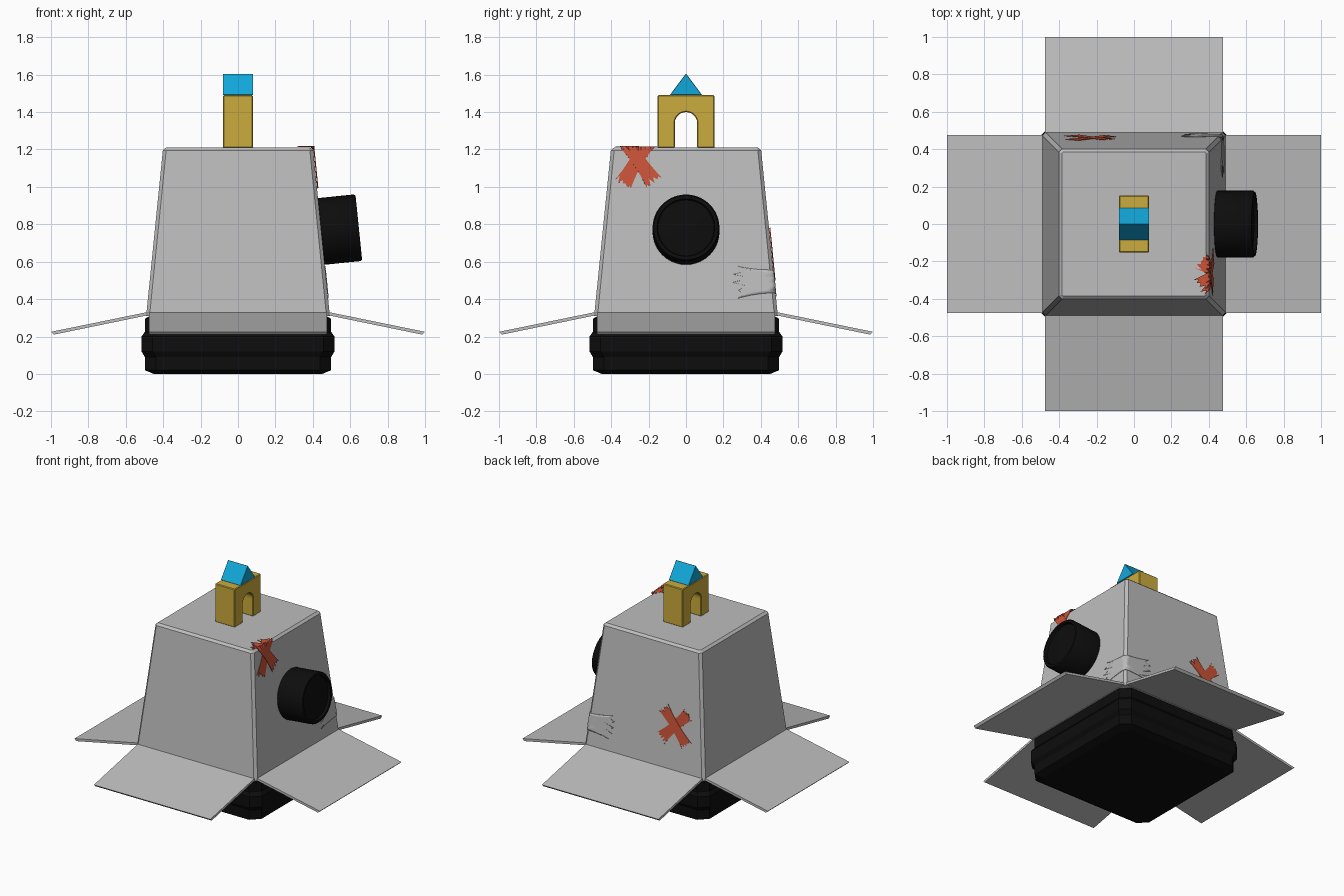
import bpy, bmesh, math, random
from mathutils import Matrix, Vector

random.seed(4)
if "Cube" in bpy.data.objects:
    bpy.data.objects.remove(bpy.data.objects["Cube"])


def material(name, r, g, b):
    m = bpy.data.materials.new(name)
    m.use_nodes = True
    m.diffuse_color = (r, g, b, 1)
    node = m.node_tree.nodes["Principled BSDF"]
    node.inputs["Base Color"].default_value = (r, g, b, 1)
    node.inputs["Roughness"].default_value = 0.7
    return m


GREY = material("cardboard grey", 0.51, 0.51, 0.51)
BLACK = material("black", 0.004, 0.004, 0.004)
YELLOW = material("block yellow", 0.6, 0.41, 0.045)
BLUE = material("block blue", 0.006, 0.39, 0.7)
RED = material("tape red", 0.6, 0.085, 0.04)


def add(name, verts, faces, mat, smooth=False):
    me = bpy.data.meshes.new(name)
    me.from_pydata([tuple(v) for v in verts], [], faces)
    bm = bmesh.new()
    bm.from_mesh(me)
    bmesh.ops.recalc_face_normals(bm, faces=bm.faces)
    bm.to_mesh(me)
    bm.free()
    ob = bpy.data.objects.new(name, me)
    bpy.context.collection.objects.link(ob)
    me.materials.append(mat)
    if smooth:
        bpy.ops.object.select_all(action="DESELECT")
        ob.select_set(True)
        bpy.context.view_layer.objects.active = ob
        bpy.ops.object.shade_smooth_by_angle(angle=math.radians(35))
    return ob


def loft(name, rings, mat, smooth=False):
    """Skin equal-length rings and cap both ends."""
    n = len(rings[0])
    verts = [p for ring in rings for p in ring]
    faces = [(k * n + i, k * n + (i + 1) % n, (k + 1) * n + (i + 1) % n, (k + 1) * n + i)
             for k in range(len(rings) - 1) for i in range(n)]
    faces += [tuple(range(n)), tuple(range(len(verts) - n, len(verts)))]
    return add(name, verts, faces, mat, smooth)


def chamfered_square(h, c, z):
    corners = [(h, h - c), (h - c, h)]
    ring = []
    for q in range(4):
        turn = Matrix.Rotation(q * math.pi / 2, 3, "Z")
        ring += [turn @ Vector((x, y, z)) for x, y in corners]
    return ring


def prism(name, profile, half, mat):
    """Extrude a y-z profile along x."""
    return loft(name, [[(x, y, z) for y, z in profile] for x in (-half, half)], mat)


def bevel(ob, width):
    mod = ob.modifiers.new("edge", "BEVEL")
    mod.width, mod.segments = width, 1
    mod.limit_method, mod.angle_limit = "ANGLE", math.radians(50)


# Upturned box body and its dark base
loft("box_body", [chamfered_square(*r) for r in
                  [(0.491, 0.018, 0.31), (0.402, 0.018, 1.195), (0.385, 0.008, 1.21)]], GREY)
loft("base", [chamfered_square(*r) for r in
              [(0.45, 0.05, 0), (0.498, 0.06, 0.02), (0.498, 0.06, 0.09), (0.516, 0.06, 0.12),
               (0.516, 0.06, 0.2), (0.498, 0.06, 0.225), (0.498, 0.06, 0.295), (0.47, 0.05, 0.31)]], BLACK)

# Four open flaps
for q, side in enumerate(["left", "back", "right", "front"]):
    turn = Matrix.Rotation(q * math.pi / 2, 3, "Z")
    section = [(0.475, 0.315), (0.487, 0.33), (1.0, 0.225), (0.985, 0.21)]
    loft(side + "_flap", [[turn @ Vector((x, y, z)) for x, z in section]
                          for y in (-0.475, 0.475)], GREY)

# Round lens barrel, square to the sloped side
axis_turn = Matrix.Rotation(-math.radians(5.8), 3, "Y")
rings = []
for t, r in [(-0.01, 0.17), (0, 0.179), (0.19, 0.179), (0.2, 0.172),
             (0.2, 0.155), (0.182, 0.15), (0.19, 0.08), (0.192, 0.01)]:
    rings.append([Vector((0.447, 0, 0.762)) + axis_turn @ Vector(
        (t, r * math.cos(a * math.tau / 40), r * math.sin(a * math.tau / 40))) for a in range(40)])
loft("lens_barrel", rings, BLACK, True)

# Toy arch block with a roof block on it
opening = [(0.06 * math.cos(a * math.pi / 14), 1.34 + 0.06 * math.sin(a * math.pi / 14))
           for a in range(15)]
arch = prism("arch_block", [(-0.06, 1.208), (-0.153, 1.208), (-0.153, 1.49), (0.153, 1.49),
                            (0.153, 1.208), (0.06, 1.208)] + opening, 0.081, YELLOW)
bevel(arch, 0.005)
roof = prism("roof_block", [(-0.086, 1.491), (0.086, 1.491), (0, 1.606)], 0.081, BLUE)
bevel(roof, 0.002)


def on_box(u, z, lift):
    """Wrap a flat point over the left side, its top edge and its back edge."""
    over = max(0, z - 1.205)
    z = min(z, 1.205)
    d = 0.487 - (z - 0.32) * 0.099 + lift
    if over > 0:
        return Vector((d - over, u, 1.21 + lift))
    r = 0.022
    c = d - r
    arc = r * math.pi / 2
    if u <= c:
        return Vector((d, u, z))
    if u <= c + arc:
        a = (u - c) / r
        return Vector((c + r * math.cos(a), c + r * math.sin(a), z))
    return Vector((c - (u - c - arc), d, z))


def tape(name, start, end, width, jag, mat, lift, turns=0, smooth=False):
    """A torn strip of tape with ragged ends."""
    a, b = Vector(start), Vector(end)
    along = (b - a).normalized()
    across = Vector((-along.y, along.x))
    rows, cols = 36, 8
    turn = Matrix.Rotation(turns * math.pi / 2, 3, "Z")
    verts = []
    tears = [[random.uniform(0, jag) * (1 if j % 2 else -0.5) for j in range(cols + 1)]
             for end_no in range(2)]
    for i in range(rows + 1):
        f = i / rows
        spread = width * (0.88 + 0.35 * (2 * f - 1) ** 2)
        for j in range(cols + 1):
            p = a.lerp(b, f) + across * spread * (j / cols - 0.5)
            p += along * (tears[0][j] * (1 - f) - tears[1][j] * f)
            verts.append(turn @ on_box(p.x, p.y, lift))
    w = cols + 1
    faces = [(i * w + j, i * w + j + 1, i * w + w + j + 1, i * w + w + j)
             for i in range(rows) for j in range(cols)]
    ob = add(name, verts, faces, mat, smooth)
    mod = ob.modifiers.new("thickness", "SOLIDIFY")
    mod.thickness, mod.offset = 0.003, 0


# Two red tape crosses and a grey strip around a corner
tape("side_cross_strip_a", (-0.335, 1.02), (-0.2, 1.25), 0.08, 0.03, RED, 0.005)
tape("side_cross_strip_b", (-0.175, 1.03), (-0.335, 1.26), 0.08, 0.03, RED, 0.008)
tape("back_cross_strip_a", (0.13, 0.535), (0.33, 0.745), 0.075, 0.03, RED, 0.005, 1)
tape("back_cross_strip_b", (0.33, 0.535), (0.14, 0.745), 0.075, 0.03, RED, 0.008, 1)
tape("corner_tape", (0.28, 0.49), (0.65, 0.5), 0.14, 0.07, GREY, 0.005, 0, True)
